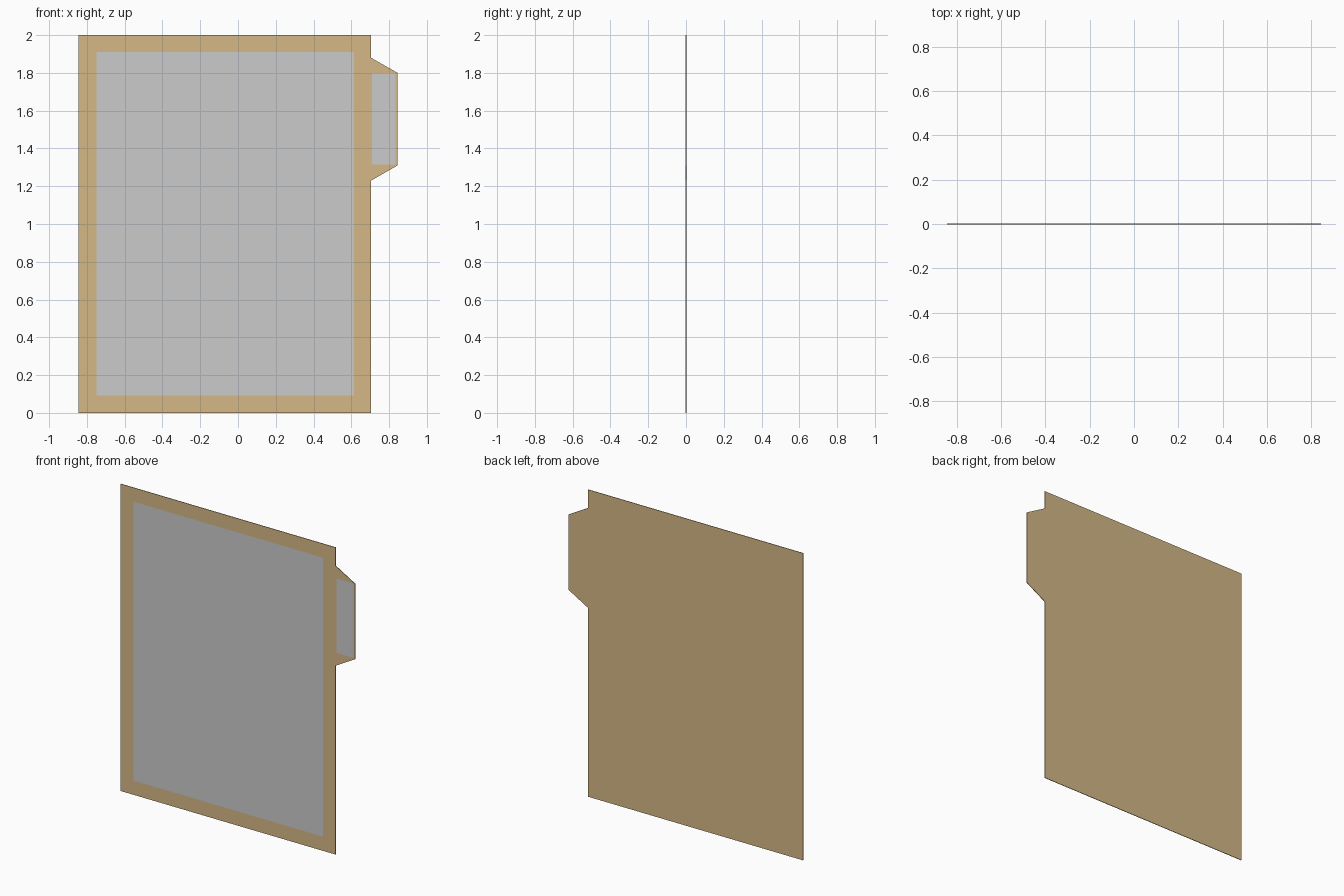
import bpy, bmesh

if "Cube" in bpy.data.objects:
    bpy.data.objects.remove(bpy.data.objects["Cube"])

T = 0.002  # half thickness of the board

brown = bpy.data.materials.new("brown_border")
brown.diffuse_color = (0.66, 0.48, 0.24, 1)
brown.use_nodes = True
brown.node_tree.nodes["Principled BSDF"].inputs["Base Color"].default_value = brown.diffuse_color


def flat_part(name, outline, y_front, depth=0.0, mat=None):
    """Flat polygon in the XZ plane facing -y, optionally extruded backwards."""
    bm = bmesh.new()
    face = bm.faces.new([bm.verts.new((x, y_front, z)) for x, z in outline])
    if depth:
        ext = bmesh.ops.extrude_face_region(bm, geom=[face], use_keep_orig=True)
        moved = [v for v in ext["geom"] if isinstance(v, bmesh.types.BMVert)]
        bmesh.ops.translate(bm, verts=moved, vec=(0, depth, 0))
        bmesh.ops.recalc_face_normals(bm, faces=bm.faces)
    mesh = bpy.data.meshes.new(name)
    bm.to_mesh(mesh)
    bm.free()
    if mat:
        mesh.materials.append(mat)
    obj = bpy.data.objects.new(name, mesh)
    bpy.context.collection.objects.link(obj)
    return obj


def rect(x0, x1, z0, z1):
    return [(x0, z0), (x1, z0), (x1, z1), (x0, z1)]


# Main board and the tapered side tab
flat_part("board", rect(-0.845, 0.705, 0, 2), -T, 2 * T, brown)
flat_part("side_tab", [(0.705, 1.23), (0.845, 1.31), (0.845, 1.80), (0.705, 1.88)],
          -T, 2 * T, brown)

# Grey faces set into the front
flat_part("board_face", rect(-0.75, 0.615, 0.093, 1.91), -T - 0.0008)
flat_part("tab_face", rect(0.71, 0.835, 1.316, 1.80), -T - 0.0008)
